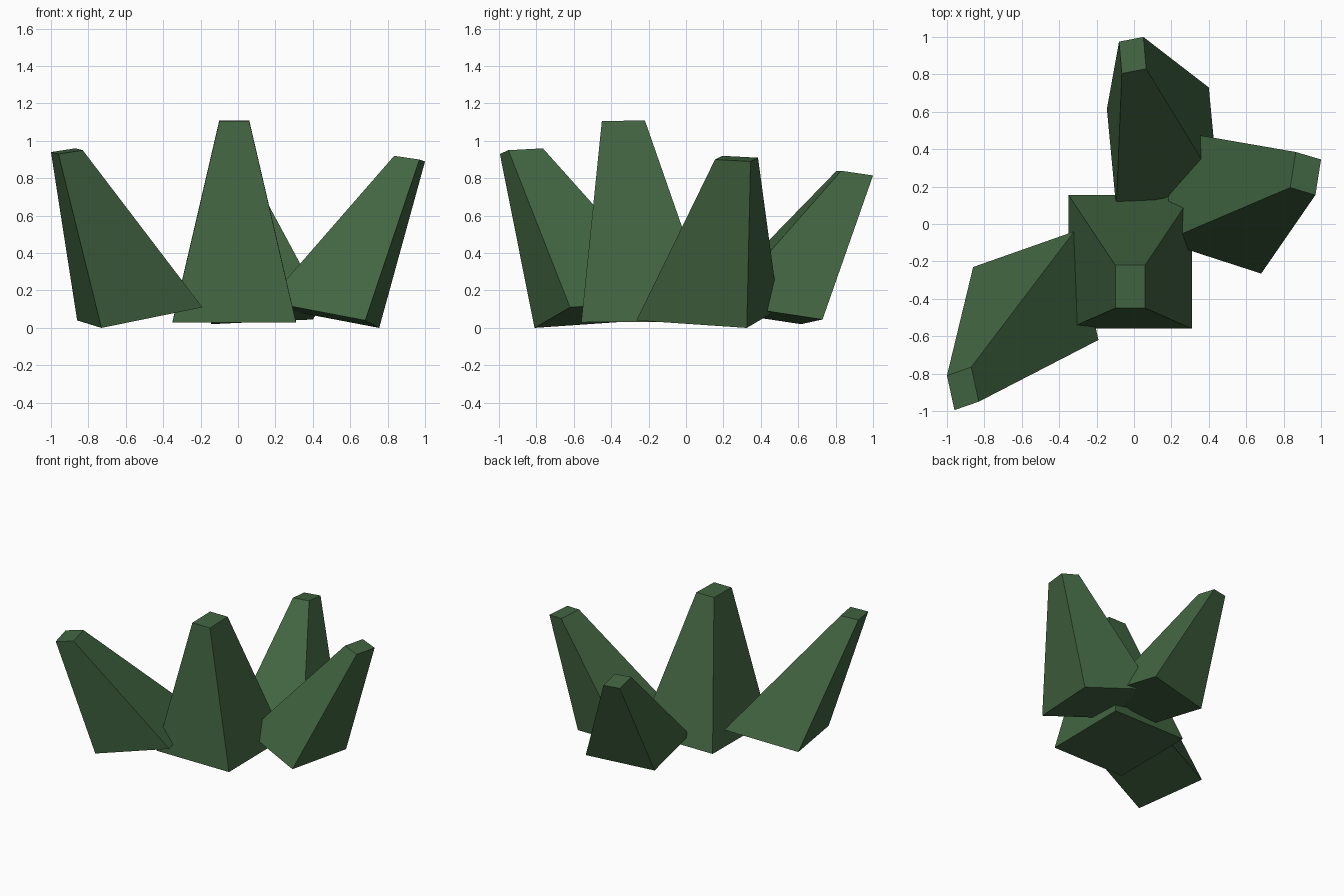
import bpy
import bmesh
from mathutils import Vector

if "Cube" in bpy.data.objects:
    bpy.data.objects.remove(bpy.data.objects["Cube"])

# One flat leaf colour
green = bpy.data.materials.new("leaf green")
green.diffuse_color = (0.054, 0.130, 0.053, 1.0)
green.use_nodes = True
green.node_tree.nodes["Principled BSDF"].inputs["Base Color"].default_value = green.diffuse_color


def ring(corner, prev, nxt):
    """Four corners of a parallelogram from one corner and its two neighbours."""
    c, p, n = Vector(corner), Vector(prev), Vector(nxt)
    return [p, c, n, p + n - c]


def blade(name, base, tip):
    """Blunt four-sided spike lofted from a base ring to a tip ring."""
    bm = bmesh.new()
    low = [bm.verts.new(v) for v in ring(*base)]
    top = [bm.verts.new(v) for v in ring(*tip)]
    bm.faces.new(low)
    bm.faces.new(top)
    for i in range(4):
        j = (i + 1) % 4
        bm.faces.new((low[i], low[j], top[j], top[i]))
    bmesh.ops.recalc_face_normals(bm, faces=bm.faces)
    mesh = bpy.data.meshes.new(name)
    bm.to_mesh(mesh)
    bm.free()
    mesh.materials.append(green)
    obj = bpy.data.objects.new(name, mesh)
    bpy.context.collection.objects.link(obj)


# Upright middle blade
blade("middle_blade",
      ((0.31, -0.56, 0.03), (-0.35, -0.56, 0.03), (0.31, 0.155, 0.035)),
      ((0.06, -0.45, 1.105), (-0.10, -0.45, 1.105), (0.06, -0.22, 1.11)))

# Blade leaning out to the front left
blade("left_blade",
      ((-0.73, -0.81, 0.0), (-0.86, -0.23, 0.04), (-0.19, -0.62, 0.11)),
      ((-0.96, -0.995, 0.93), (-1.0, -0.81, 0.94), (-0.83, -0.95, 0.95)))

# Blade leaning out to the right
blade("right_blade",
      ((0.755, 0.325, 0.0), (0.68, -0.265, 0.04), (0.23, 0.495, 0.10)),
      ((1.0, 0.345, 0.89), (0.97, 0.155, 0.90), (0.865, 0.385, 0.91)))

# Blade leaning out to the back
blade("back_blade",
      ((-0.145, 0.615, 0.02), (0.40, 0.73, 0.045), (-0.095, 0.085, 0.10)),
      ((-0.08, 0.975, 0.815), (0.05, 1.0, 0.815), (-0.065, 0.805, 0.84)))
